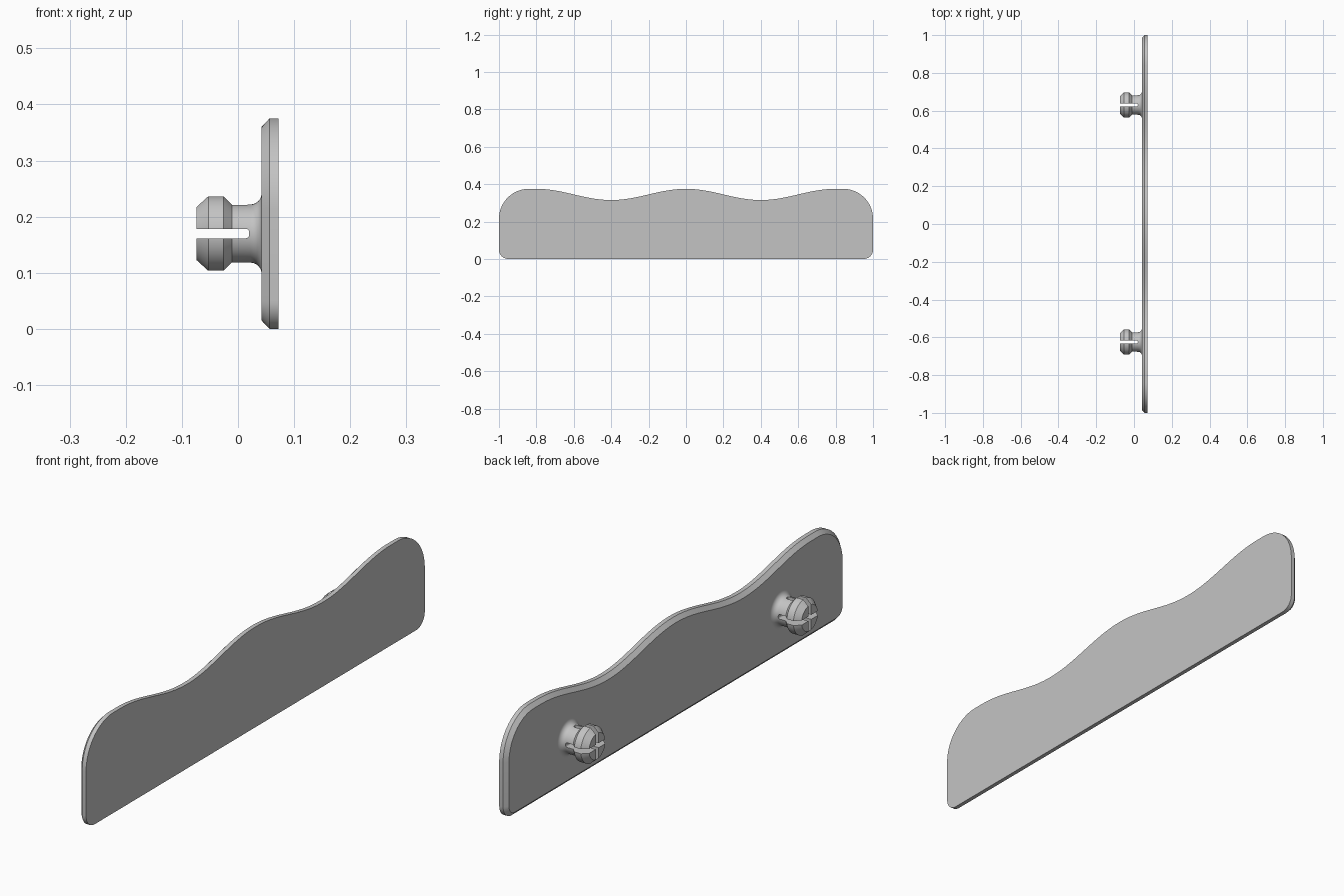
import bpy, bmesh, math
from mathutils import Vector, Matrix

cube = bpy.data.objects.get("Cube")
if cube:
    bpy.data.objects.remove(cube, do_unlink=True)

grey = bpy.data.materials.new("light_grey")
grey.use_nodes = True
grey.diffuse_color = (0.55, 0.55, 0.55, 1)
grey.node_tree.nodes["Principled BSDF"].inputs["Base Color"].default_value = (0.55, 0.55, 0.55, 1)


def make_object(name, bm):
    bmesh.ops.recalc_face_normals(bm, faces=bm.faces)
    mesh = bpy.data.meshes.new(name)
    bm.to_mesh(mesh)
    bm.free()
    mesh.materials.append(grey)
    obj = bpy.data.objects.new(name, mesh)
    bpy.context.collection.objects.link(obj)
    return obj


def smooth(obj):
    bpy.ops.object.select_all(action='DESELECT')
    obj.select_set(True)
    bpy.context.view_layer.objects.active = obj
    bpy.ops.object.shade_smooth_by_angle(angle=math.radians(30))


def arc(cy, cz, r, start, end, steps):
    angles = [math.radians(start + (end - start) * i / steps) for i in range(steps + 1)]
    return [Vector((cy + r * math.cos(a), cz + r * math.sin(a))) for a in angles]


def bridge(bm, loops):
    for a, b in zip(loops, loops[1:]):
        for i in range(len(a)):
            j = (i + 1) % len(a)
            bm.faces.new((a[i], a[j], b[j], b[i]))
    bm.faces.new(loops[0])
    bm.faces.new(loops[-1])


# Wavy plate: outline in y and z, counter-clockwise, with a chamfered rear edge
wave = []
for i in range(81):
    y = 0.8 - 1.6 * i / 80
    wave.append(Vector((y, 0.345 + 0.03 * math.cos(math.tau * y / 0.8))))
outline = (arc(-0.95, 0.05, 0.05, 180, 270, 10) + arc(0.95, 0.05, 0.05, 270, 360, 10)
           + arc(0.84, 0.215, 0.16, 0, 90, 20) + wave
           + arc(-0.84, 0.215, 0.16, 90, 180, 20))


def inset(points, distance):
    result = []
    for i, p in enumerate(points):
        before = (p - points[i - 1]).normalized()
        after = (points[(i + 1) % len(points)] - p).normalized()
        t = (before + after).normalized()
        result.append(p + Vector((-t.y, t.x)) * distance)
    return result


bm = bmesh.new()
loops = []
for x, distance in ((0.042, 0.015), (0.056, 0), (0.072, 0)):
    loops.append([bm.verts.new((x, p.x, p.y)) for p in inset(outline, distance)])
bridge(bm, loops)
smooth(make_object("wavy_plate", bm))

# Snap peg profile: position along x and radius, ending in a fillet at the plate
profile = [(-0.074, 0.048), (-0.053, 0.067), (-0.026, 0.067), (-0.011, 0.052)]
profile += [(p.x, p.y) for p in arc(0.022, 0.072, 0.02, -90, 0, 8)] + [(0.046, 0.072)]


def slot_cutter(y, z, turn):
    # Long flat box with rounded inner end, turned about the peg axis
    half, r = 0.0085, 0.006
    shape = [Vector((-0.1, -half)), *arc(0.02 - r, -half + r, r, -90, 0, 5),
             *arc(0.02 - r, half - r, r, 0, 90, 5), Vector((-0.1, half))]
    bm = bmesh.new()
    bridge(bm, [[bm.verts.new((p.x, side, p.y)) for p in shape] for side in (-0.1, 0.1)])
    bm.transform(Matrix.Translation((0, y, z)) @ Matrix.Rotation(turn, 4, 'X'))
    cutter = make_object("slot_cutter", bm)
    cutter.hide_render = True
    return cutter


def snap_peg(name, y, z, sides=48):
    bm = bmesh.new()
    rings = []
    for x, r in profile:
        rings.append([bm.verts.new((x, y + r * math.cos(math.tau * (i + 0.5) / sides),
                                    z + r * math.sin(math.tau * (i + 0.5) / sides)))
                      for i in range(sides)])
    bridge(bm, rings)
    peg = make_object(name, bm)
    cutters = [slot_cutter(y, z, turn) for turn in (0, math.pi / 2)]
    for cutter in cutters:
        mod = peg.modifiers.new("slot", 'BOOLEAN')
        mod.operation = 'DIFFERENCE'
        mod.solver = 'EXACT'
        mod.object = cutter
    # Bake the slots and drop the cutters
    graph = bpy.context.evaluated_depsgraph_get()
    baked = bpy.data.meshes.new_from_object(peg.evaluated_get(graph))
    peg.modifiers.clear()
    peg.data = baked
    for cutter in cutters:
        bpy.data.objects.remove(cutter, do_unlink=True)
    smooth(peg)


snap_peg("left_snap_peg", 0.63, 0.17)
snap_peg("right_snap_peg", -0.625, 0.17)
